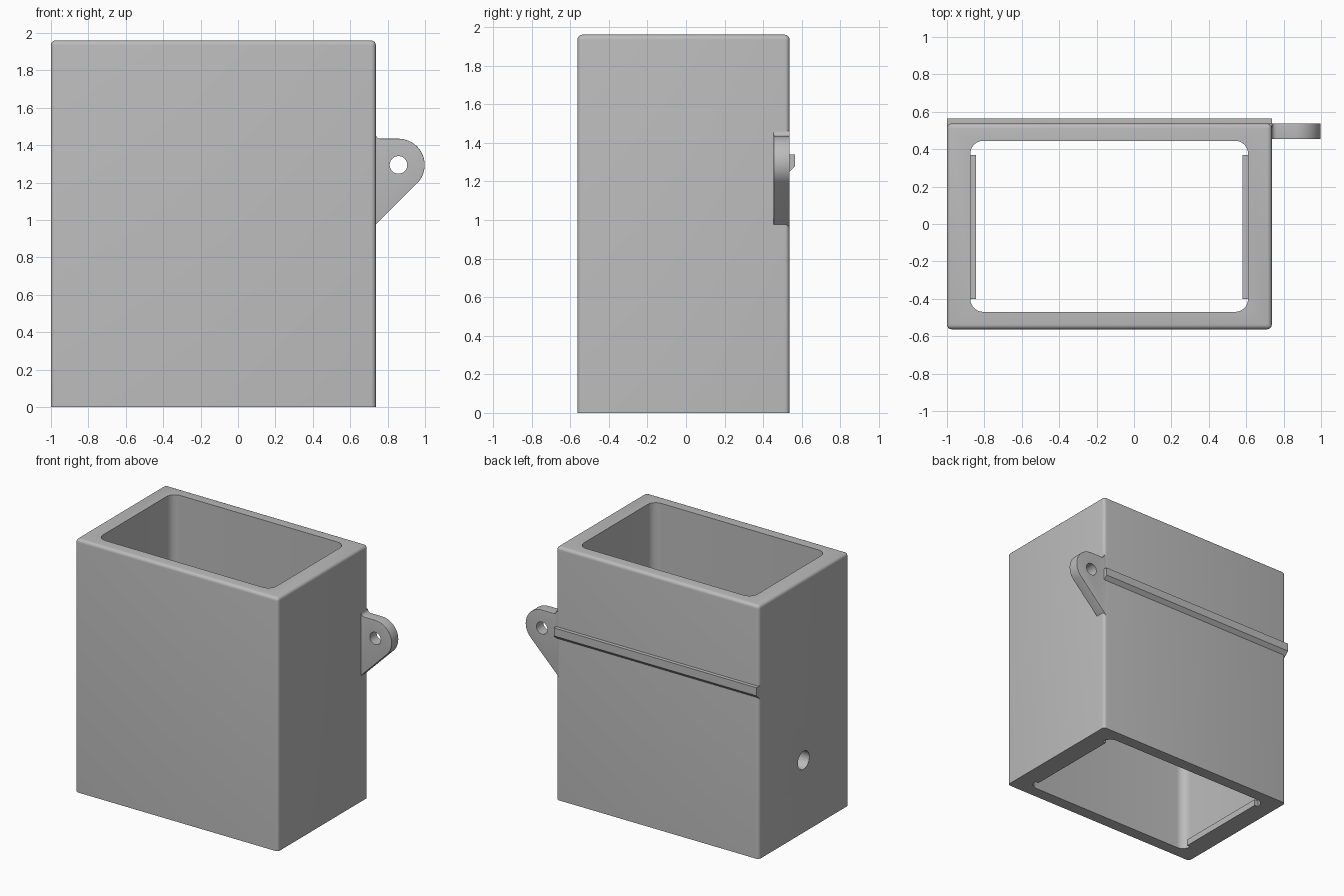
import bpy, bmesh, math
from mathutils import Vector

default = bpy.data.objects.get("Cube")
if default:
    bpy.data.objects.remove(default, do_unlink=True)

grey = bpy.data.materials.new("plain grey")
grey.use_nodes = True
grey.diffuse_color = (0.5, 0.5, 0.5, 1)
grey.node_tree.nodes["Principled BSDF"].inputs["Base Color"].default_value = (0.5, 0.5, 0.5, 1)


def prism(name, outline, direction, bevel=0.0, rounded=None, segments=5):
    """Extrude a closed 3D outline; round the edges whose midpoint passes a rule."""
    bm = bmesh.new()
    base = bm.faces.new([bm.verts.new(p) for p in outline])
    ext = bmesh.ops.extrude_face_region(bm, geom=[base], use_keep_orig=True)
    new = [v for v in ext["geom"] if isinstance(v, bmesh.types.BMVert)]
    bmesh.ops.translate(bm, verts=new, vec=direction)
    bmesh.ops.recalc_face_normals(bm, faces=bm.faces)
    if bevel:
        edges = [e for e in bm.edges if rounded(e)]
        bmesh.ops.bevel(bm, geom=edges, offset=bevel, segments=segments,
                        profile=0.5, affect='EDGES', clamp_overlap=True)
    mesh = bpy.data.meshes.new(name)
    bm.to_mesh(mesh)
    bm.free()
    mesh.materials.append(grey)
    obj = bpy.data.objects.new(name, mesh)
    bpy.context.collection.objects.link(obj)
    return obj


def rect(x0, x1, y0, y1, z):
    return [(x0, y0, z), (x1, y0, z), (x1, y1, z), (x0, y1, z)]


def circle(cx, cz, r, start=0, end=360, steps=48):
    angles = [math.radians(start + (end - start) * i / steps) for i in range(steps + 1)]
    return [(cx + r * math.cos(a), cz + r * math.sin(a)) for a in angles]


def cut(obj, cutter):
    mod = obj.modifiers.new("cut", 'BOOLEAN')
    mod.operation = 'DIFFERENCE'
    mod.solver = 'EXACT'
    mod.object = cutter
    bpy.context.view_layer.objects.active = obj
    bpy.ops.object.modifier_apply(modifier=mod.name)
    bpy.data.objects.remove(cutter, do_unlink=True)


def middle(e):
    return (e.verts[0].co + e.verts[1].co) / 2


def vertical(e):
    d = e.verts[0].co - e.verts[1].co
    return abs(d.z) > 0.1


LEFT, RIGHT, FRONT, BACK, HEIGHT = -1.0, 0.737, -0.563, 0.537, 1.96

# Open box: rounded outside except along the flat bottom
box = prism("box_shell", rect(LEFT, RIGHT, FRONT, BACK, 0), Vector((0, 0, HEIGHT)),
            0.025, lambda e: middle(e).z > 0.1)
cut(box, prism("cavity_cutter", rect(-0.875, 0.61, -0.47, 0.445, -0.1),
               Vector((0, 0, HEIGHT + 0.2)), 0.07, vertical, 8))

# Round hole through one side wall
cut(box, prism("side_hole_cutter", [(-1.1, y, z) for y, z in circle(-0.01, 0.56, 0.07)[:-1]],
               Vector((0.3, 0, 0))))

# Mounting ear with a small fillet where it meets the wall
ear_x, ear_z, ear_r = 0.858, 1.295, 0.14
fillet = circle(RIGHT + 0.025, ear_z + ear_r + 0.025, 0.025, 180, 270, 5)
profile = circle(ear_x, ear_z, ear_r, -45, 90, 24) + fillet[::-1]
tip_x, tip_z = profile[0]
inner = RIGHT - 0.02
profile += [(inner, fillet[0][1]), (inner, tip_z - (tip_x - inner))]
ear = prism("mounting_ear", [(x, BACK - 0.083, z) for x, z in profile],
            Vector((0, 0.083, 0)), 0.025,
            lambda e: abs(e.verts[0].co.y - e.verts[1].co.y) < 0.01 and middle(e).x > RIGHT + 0.001)
cut(ear, prism("ear_hole_cutter",
               [(x, BACK - 0.2, z) for x, z in circle(ear_x, ear_z, 0.047)[:-1]],
               Vector((0, 0.4, 0))))

# Rail across the back with a sloping underside
rail_section = [(BACK - 0.02, 1.23), (BACK + 0.028, 1.278), (BACK + 0.028, 1.34), (BACK - 0.02, 1.34)]
rail = prism("back_rail", [(LEFT, y, z) for y, z in rail_section], Vector((RIGHT - LEFT, 0, 0)))

# Low ribs along the two short inner walls
ribs = [prism(name, rect(x0, x1, -0.4, 0.37, 0), Vector((0, 0, 0.05)))
        for name, x0, x1 in (("left_inner_rib", 0.58, 0.615), ("right_inner_rib", -0.88, -0.845))]

# Smooth rounded parts while keeping true edges crisp
bpy.ops.object.select_all(action='DESELECT')
for obj in (box, ear, rail, *ribs):
    obj.select_set(True)
bpy.context.view_layer.objects.active = box
bpy.ops.object.shade_smooth_by_angle(angle=math.radians(30))
